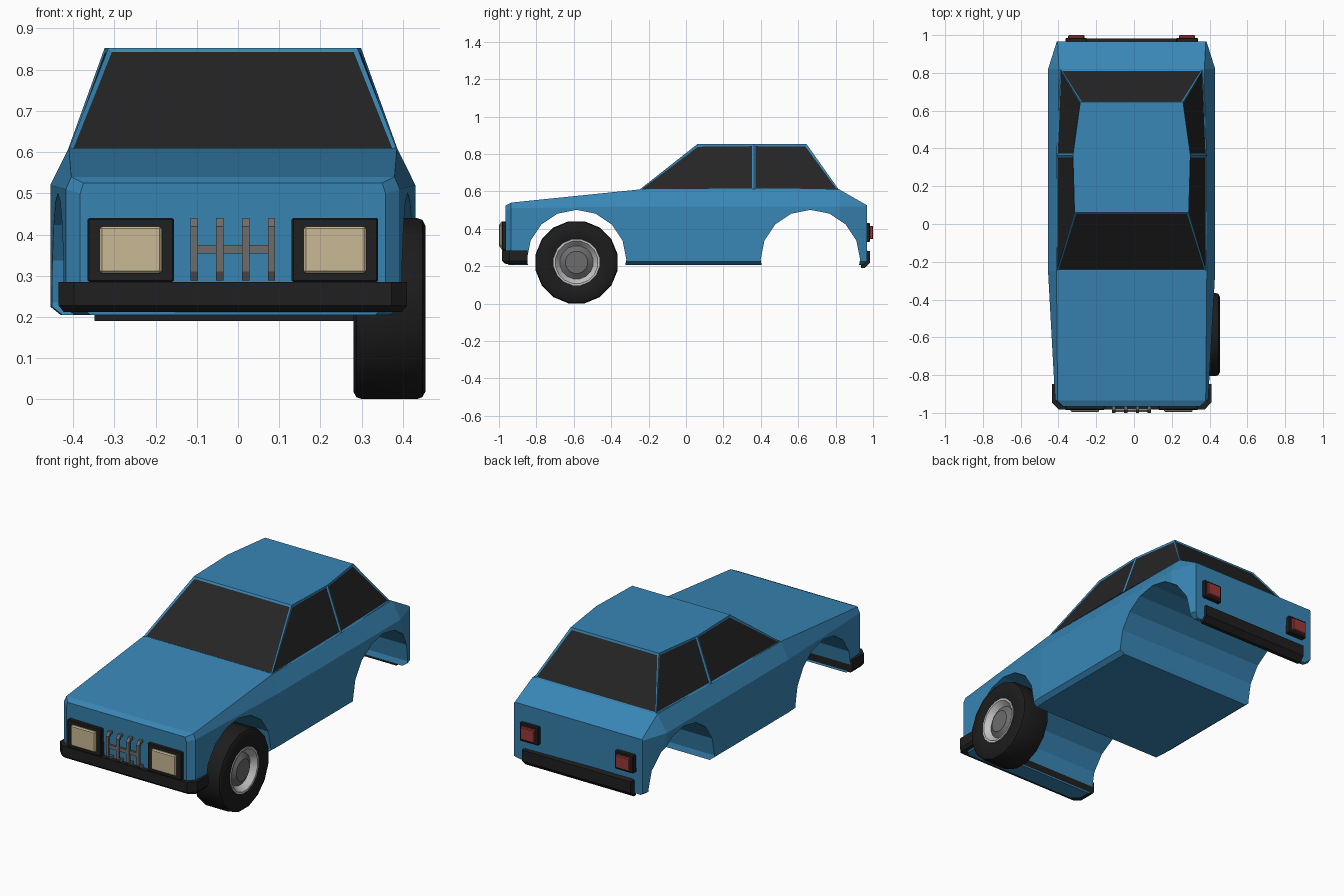
import bpy, bmesh, math
from mathutils import Vector, Matrix

if "Cube" in bpy.data.objects:
    bpy.data.objects.remove(bpy.data.objects["Cube"])

CX = -0.0125  # body centre line


def mat(name, r, g, b):
    m = bpy.data.materials.new(name)
    m.diffuse_color = (r, g, b, 1)
    m.use_nodes = True
    m.node_tree.nodes["Principled BSDF"].inputs["Base Color"].default_value = m.diffuse_color
    return m


BLUE = mat("blue_paint", 0.04, 0.24, 0.47)
GLASS = mat("dark_glass", 0.018, 0.018, 0.018)
BLACK = mat("black_trim", 0.014, 0.014, 0.014)
RUBBER = mat("tyre_rubber", 0.012, 0.012, 0.012)
BEIGE = mat("lamp_beige", 0.58, 0.48, 0.30)
RED = mat("lamp_red", 0.32, 0.04, 0.04)
GREY = mat("grille_grey", 0.15, 0.15, 0.15)
SILVER = mat("rim_silver", 0.55, 0.55, 0.55)


def finish(name, bm, *mats):
    bmesh.ops.recalc_face_normals(bm, faces=bm.faces)
    me = bpy.data.meshes.new(name)
    bm.to_mesh(me)
    bm.free()
    ob = bpy.data.objects.new(name, me)
    bpy.context.collection.objects.link(ob)
    for m in mats:
        me.materials.append(m)
    return ob


def rings(bm, loops, caps=True):
    """Skin a list of closed loops of points."""
    vs = [[bm.verts.new(p) for p in lp] for lp in loops]
    n = len(vs[0])
    for a, b in zip(vs, vs[1:]):
        for i in range(n):
            bm.faces.new((a[i], a[(i + 1) % n], b[(i + 1) % n], b[i]))
    if caps:
        bm.faces.new(vs[0])
        bm.faces.new(vs[-1])
    return vs


def box(name, m, x, y0, y1, z, w, h, bevel=0):
    bm = bmesh.new()
    bmesh.ops.create_cube(bm, size=1, matrix=Matrix.Translation((x, (y0 + y1) / 2, z))
                          @ Matrix.Diagonal((w, y1 - y0, h, 1)))
    if bevel:
        bmesh.ops.bevel(bm, geom=bm.edges[:], offset=bevel, segments=1, affect='EDGES')
    return finish(name, bm, m)


def select(ob):
    bpy.ops.object.select_all(action='DESELECT')
    ob.select_set(True)
    bpy.context.view_layer.objects.active = ob


# Lower body: cross-sections along the length (y, belt width, belt z, top width, top z)
stations = [(-0.965, 0.37, 0.50, 0.362, 0.525),
            (-0.935, 0.405, 0.51, 0.392, 0.54),
            (-0.25, 0.4425, 0.52, 0.398, 0.61),
            (0.82, 0.4425, 0.52, 0.385, 0.61),
            (0.967, 0.396, 0.52, 0.392, 0.526)]
bm = bmesh.new()
loops = []
for y, w, zb, wt, zt in stations:
    half = [(w - 0.025, y * 0.98, 0.205), (w, y, 0.225), (w, y, zb), (wt, y, zt)]
    loops.append([(CX + a, b, c) for a, b, c in half]
                 + [(CX - a, b, c) for a, b, c in reversed(half)])
rings(bm, loops)
body = finish("body", bm, BLUE)

# Wheel arches cut right through the body
for y in (-0.585, 0.665):
    bm = bmesh.new()
    bmesh.ops.create_cone(bm, cap_ends=True, segments=16, radius1=0.266, radius2=0.266, depth=2,
                          matrix=Matrix.Translation((0, y, 0.235)) @ Matrix.Rotation(math.pi / 2, 4, 'Y'))
    cutter = finish("arch_cutter", bm, BLUE)
    cutter.hide_render = True
    select(body)
    mod = body.modifiers.new("arch", 'BOOLEAN')
    mod.object = cutter
    mod.operation = 'DIFFERENCE'
    mod.solver = 'EXACT'
    bpy.ops.object.modifier_apply(modifier=mod.name)
    bpy.data.objects.remove(cutter)

# Cabin: six-sided base and roof outlines, windows inset in every side face
low = [(0.397, -0.25), (0.399, 0.363), (0.378, 0.818)]
high = [(0.302, 0.06), (0.311, 0.363), (0.272, 0.645)]
bm = bmesh.new()
outline = lambda pts, z: [(CX + x, y, z) for x, y in pts] + [(CX - x, y, z) for x, y in reversed(pts)]
rings(bm, [outline(low, 0.608), outline(high, 0.852)])
bmesh.ops.recalc_face_normals(bm, faces=bm.faces)
panes = [f for f in bm.faces if abs(f.normal.z) < 0.95]
bmesh.ops.inset_individual(bm, faces=panes, thickness=0.014, depth=-0.004)
for f in panes:
    f.material_index = 1
finish("cabin", bm, BLUE, GLASS)

# Front bumper wrapping round the corners
bm = bmesh.new()
plan = [(0.4225, -0.847), (0.4225, -0.945), (0.385, -0.983)]
lower = [(0.41, -0.847), (0.41, -0.94), (0.38, -0.965)]
rings(bm, [outline(lower, 0.212), outline(plan, 0.228), outline(plan, 0.285)])
finish("front_bumper", bm, BLACK)

# Rear bumper with chamfered lower edge
bm = bmesh.new()
prof = [(0.935, 0.19), (0.955, 0.19), (0.983, 0.218), (0.983, 0.28), (0.955, 0.285), (0.935, 0.25)]
rings(bm, [[(CX + x, y, z) for y, z in prof] for x in (-0.335, 0.335)])
finish("rear_bumper", bm, BLACK)

# Lamps, both sides
for side, s in (("left", -1), ("right", 1)):
    x = CX + s * 0.2475
    box(side + "_headlight_frame", BLACK, x, -0.984, -0.95, 0.3625, 0.21, 0.155, 0.004)
    box(side + "_headlight", BEIGE, x, -0.996, -0.97, 0.3625, 0.152, 0.115, 0.006)
    x = CX + s * 0.293
    box(side + "_tail_light_frame", BLACK, x, 0.95, 0.985, 0.38, 0.115, 0.10, 0.004)
    box(side + "_tail_light", RED, x, 0.97, 1.0, 0.38, 0.086, 0.072, 0.004)

# Grille: four bent upright bars and one cross bar
bar = [(-0.96, 0.288), (-0.985, 0.288), (-1.0, 0.31), (-1.0, 0.42), (-0.985, 0.44), (-0.96, 0.44),
       (-0.96, 0.425), (-0.982, 0.425), (-0.988, 0.415), (-0.988, 0.315), (-0.982, 0.303), (-0.96, 0.303)]
for i in range(4):
    x = CX + (i - 1.5) * 0.0625
    bm = bmesh.new()
    rings(bm, [[(x + d, y, z) for y, z in bar] for d in (-0.009, 0.009)])
    finish("grille_bar_%d" % (i + 1), bm, GREY)
box("grille_cross_bar", GREY, CX, -0.996, -0.984, 0.364, 0.19, 0.02)


# Single front right wheel, lathed round the x axis (x offset, radius)
def lathe(name, m, prof, n=16):
    bm = bmesh.new()
    rings(bm, [[(0.367 + x, -0.585 + r * math.cos(t), 0.2205 + r * math.sin(t))
                for t in (2 * math.pi * (k + 0.5) / n for k in range(n))] for x, r in prof])
    ob = finish(name, bm, m)
    select(ob)
    bpy.ops.object.shade_smooth_by_angle(angle=math.radians(35))


lathe("tyre", RUBBER, [(-0.04, 0.12), (-0.08, 0.125), (-0.0875, 0.15), (-0.0875, 0.205), (-0.08, 0.219),
                       (-0.068, 0.2235), (0.068, 0.2235), (0.08, 0.219), (0.0875, 0.205),
                       (0.0875, 0.15), (0.08, 0.125), (0.04, 0.12)])
lathe("rim", SILVER, [(-0.05, 0.115), (0.078, 0.127), (0.084, 0.125), (0.084, 0.115), (0.05, 0.088)])
lathe("hub", GREY, [(0.03, 0.09), (0.055, 0.09), (0.07, 0.065), (0.074, 0.06)])
